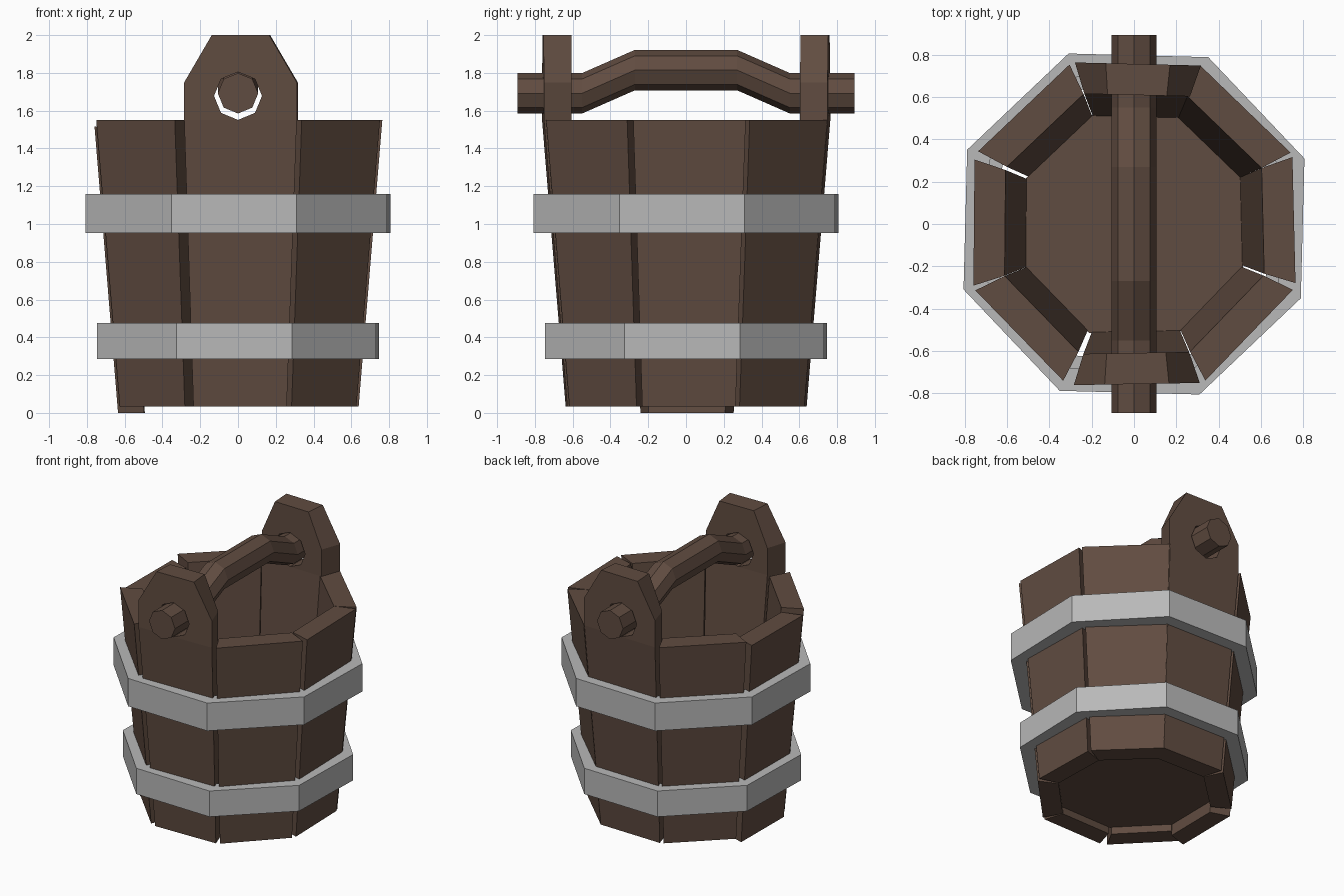
import bpy, bmesh, math
from mathutils import Matrix

if "Cube" in bpy.data.objects:
    bpy.data.objects.remove(bpy.data.objects["Cube"])


def material(name, rgb):
    m = bpy.data.materials.new(name)
    m.diffuse_color = (*rgb, 1)
    m.use_nodes = True
    m.node_tree.nodes["Principled BSDF"].inputs["Base Color"].default_value = m.diffuse_color
    return m


wood = material("dark_wood", (0.118, 0.072, 0.052))
metal = material("grey_metal", (0.48, 0.48, 0.48))


def loft(name, rings, mat, closed=False):
    """Join equal-length rings with quads; cap the ends unless closed."""
    bm = bmesh.new()
    vs = [[bm.verts.new(p) for p in r] for r in rings]
    n = len(vs[0])
    pairs = list(zip(vs, vs[1:])) + ([(vs[-1], vs[0])] if closed else [])
    for a, b in pairs:
        for i in range(n):
            j = (i + 1) % n
            bm.faces.new((a[i], a[j], b[j], b[i]))
    if not closed:
        bm.faces.new(vs[0])
        bm.faces.new(vs[-1])
    bmesh.ops.recalc_face_normals(bm, faces=bm.faces)
    me = bpy.data.meshes.new(name)
    bm.to_mesh(me)
    bm.free()
    ob = bpy.data.objects.new(name, me)
    bpy.context.collection.objects.link(ob)
    if mat:
        me.materials.append(mat)
    return ob


def octagon(apothem, z, turn=0):
    r = apothem / math.cos(math.pi / 8)
    return [(r * math.cos(a), r * math.sin(a), z)
            for a in (math.radians(22.5 + 45 * i + turn) for i in range(8))]


def rod_ring(r, y, z):
    return [(r * math.sin(i * math.pi / 4), y, z + r * math.cos(i * math.pi / 4)) for i in range(8)]


def section(z, outer, inner, hw_out, hw_in):
    return [(-hw_out, -outer, z), (hw_out, -outer, z), (hw_in, -inner, z), (-hw_in, -inner, z)]


# hidden cutter for the handle holes
cutter = loft("hole_cutter", [rod_ring(0.127, y, 1.678) for y in (-1, 1)], None)
cutter.hide_render = True
cutter.hide_viewport = True
cutter.display_type = 'WIRE'

# eight slanted staves, slightly uneven; front and back ones carry tall ears
jitter = [1.0, 1.0, 1.4, 1.0, -1.4, -1.5, -0.5, -0.8]
for k, turn in enumerate(jitter):
    rings = [section(0.035, 0.633, 0.495, 0.247, 0.203),
             section(1.55, 0.757, 0.61, 0.298, 0.25)]
    ear = k % 4 == 0
    if ear:
        rings += [section(1.75, 0.757, 0.61, 0.298, 0.25),
                  section(2.0, 0.757, 0.61, 0.152, 0.14)]
    ob = loft("ear_stave" if ear else "stave", rings, wood)
    drop = -0.035 if k == 6 else 0
    ob.data.transform(Matrix.Translation((0, 0, drop)) @ Matrix.Rotation(math.radians(45 * k + turn), 4, 'Z'))
    if ear:
        mod = ob.modifiers.new("handle_hole", 'BOOLEAN')
        mod.object = cutter
        mod.operation = 'DIFFERENCE'
        mod.solver = 'EXACT'

# bucket floor
loft("bucket_floor", [octagon(0.505, 0.09), octagon(0.515, 0.2)], wood)

# metal hoops
for name, z0, z1, out, inn in (("upper_hoop", 0.953, 1.16, 0.798, 0.69),
                               ("lower_hoop", 0.285, 0.477, 0.739, 0.63)):
    loft(name, [octagon(out, z0, -1.5), octagon(out, z1, -1.5),
                octagon(inn, z1, -1.5), octagon(inn, z0, -1.5)], metal, closed=True)

# bent handle rod
path = [(-0.893, 1.692), (-0.55, 1.692), (-0.27, 1.815), (0.27, 1.815), (0.55, 1.692), (0.893, 1.692)]
loft("handle", [rod_ring(0.107, y, z) for y, z in path], wood)
